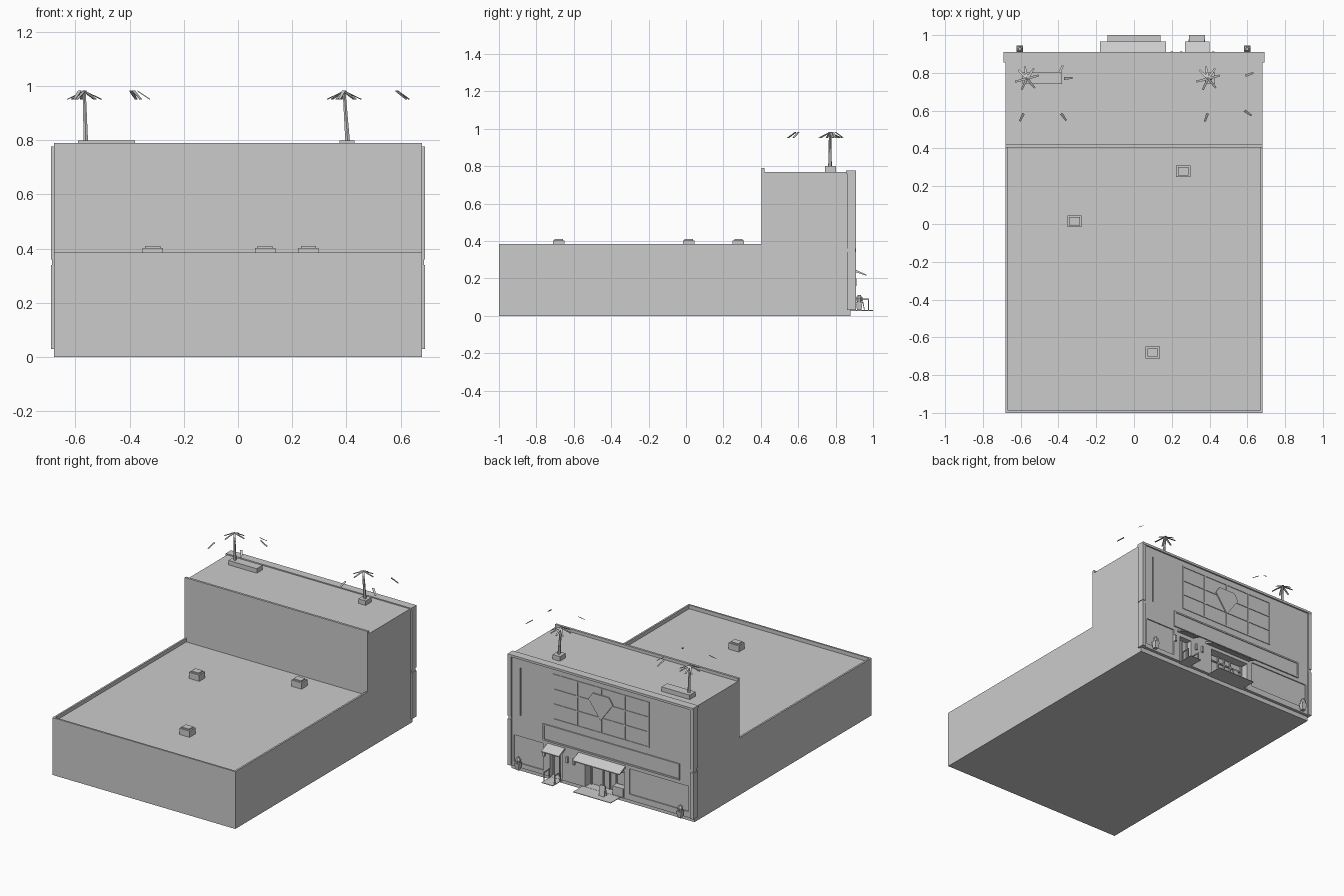
import bpy, bmesh, math
from mathutils import Vector

if "Cube" in bpy.data.objects:
    bpy.data.objects.remove(bpy.data.objects["Cube"])

grey = bpy.data.materials.new("pale grey")
grey.use_nodes = True
tone = (0.6, 0.6, 0.6, 1)
grey.diffuse_color = tone
grey.node_tree.nodes["Principled BSDF"].inputs["Base Color"].default_value = tone


def finish(name, bm):
    bmesh.ops.recalc_face_normals(bm, faces=bm.faces)
    mesh = bpy.data.meshes.new(name)
    bm.to_mesh(mesh)
    bm.free()
    mesh.materials.append(grey)
    ob = bpy.data.objects.new(name, mesh)
    bpy.context.collection.objects.link(ob)
    return ob


def prism(name, points, step):
    """Extrude a closed outline of 3D points along step."""
    bm = bmesh.new()
    face = bm.faces.new([bm.verts.new(p) for p in points])
    out = bmesh.ops.extrude_face_region(bm, geom=[face])
    moved = [v for v in out["geom"] if isinstance(v, bmesh.types.BMVert)]
    bmesh.ops.translate(bm, verts=moved, vec=step)
    return finish(name, bm)


def box(name, x0, x1, y0, y1, z0, z1):
    return prism(name, [(x0, y0, z0), (x1, y0, z0), (x1, y1, z0), (x0, y1, z0)], (0, 0, z1 - z0))


def cone(name, base, top, r0, r1, sides):
    bm = bmesh.new()
    a, b = Vector(base), Vector(top)
    rings = [[bm.verts.new(p + Vector((r * math.cos(t), r * math.sin(t), 0)))
              for t in [math.tau * (i + 0.5) / sides for i in range(sides)]]
             for p, r in ((a, r0), (b, r1))]
    bm.faces.new(rings[0])
    bm.faces.new(rings[1])
    for i in range(sides):
        j = (i + 1) % sides
        bm.faces.new((rings[0][i], rings[0][j], rings[1][j], rings[1][i]))
    return finish(name, bm)


# Building shell: long low hall, tall block and front parapets in one side profile
W = 0.68
profile = [(-1, 0), (0.88, 0), (0.88, 0.03), (0.9, 0.03), (0.9, 0.77), (0.42, 0.77),
           (0.42, 0.79), (0.405, 0.79), (0.405, 0.36), (-0.988, 0.36), (-0.988, 0.385), (-1, 0.385)]
shell = prism("building_shell", [(-W, y, z) for y, z in profile], (2 * W, 0, 0))

# Recesses in the facade: doors, display windows, tall slots
recesses = [(-0.17, 0.12, 0.84, 0.032, 0.215), (0.29, 0.38, 0.86, 0.032, 0.21),
            (-0.65, -0.21, 0.893, 0.07, 0.24), (0.43, 0.65, 0.893, 0.06, 0.24),
            (0.595, 0.605, 0.89, 0.38, 0.7)]
for x0, x1, depth, z0, z1 in recesses:
    cutter = box("recess_cutter", x0, x1, depth, 0.95, z0, z1)
    mod = shell.modifiers.new("recess", "BOOLEAN")
    mod.object, mod.operation, mod.solver = cutter, "DIFFERENCE", "EXACT"
    bpy.context.view_layer.objects.active = shell
    bpy.ops.object.modifier_apply(modifier=mod.name)
    bpy.data.objects.remove(cutter)

# Side parapets of the low roof and corner pilasters
for s, side in ((-1, "right"), (1, "left")):
    lo, hi = sorted((s * 0.668, s * W))
    box(side + "_parapet", lo, hi, -0.99, 0.405, 0.355, 0.385)
    lo, hi = sorted((s * 0.665, s * 0.69))
    for part, z0, z1 in (("lower", 0.03, 0.34), ("upper", 0.36, 0.765)):
        box(f"{side}_{part}_pilaster", lo, hi, 0.86, 0.908, z0, z1)
    lo, hi = sorted((s * 0.665, s * 0.686))
    box(side + "_pilaster_joint", lo, hi, 0.862, 0.905, 0.34, 0.36)
box("facade_cap", -0.69, 0.69, 0.855, 0.91, 0.762, 0.777)

# Roof vents with a smaller lid
for x, y in ((-0.315, 0.015), (0.1, -0.68), (0.26, 0.28)):
    box("roof_vent", x - 0.038, x + 0.038, y - 0.031, y + 0.031, 0.355, 0.402)
    box("vent_lid", x - 0.028, x + 0.028, y - 0.022, y + 0.022, 0.4, 0.41)

# Sign band with a raised border
box("sign_band", -0.585, 0.43, 0.895, 0.903, 0.265, 0.375)
for z in (0.265, 0.365):
    box("sign_border", -0.585, 0.43, 0.895, 0.908, z, z + 0.01)
for x in (-0.585, 0.42):
    box("sign_border_end", x, x + 0.01, 0.895, 0.908, 0.265, 0.375)

# Mullion grid on the upper facade
for i in range(5):
    x = -0.354 + i * 0.177
    box("mullion", x - 0.004, x + 0.004, 0.895, 0.904, 0.42, 0.725)
for i in range(4):
    z = 0.42 + i * 0.1
    box("transom", -0.358, 0.358, 0.895, 0.904, z, z + 0.008)

# Faceted ornament panel
gem = [(-0.06, 0.68), (0.06, 0.68), (0.09, 0.635), (0, 0.51), (-0.09, 0.635)]
prism("faceted_panel", [(x, 0.895, z) for x, z in gem], (0, 0.013, 0))

# Sloped canopies and entrance mats
for name, x0, x1, m0, m1 in (("main", -0.18, 0.17, -0.14, 0.14), ("side", 0.27, 0.4, 0.29, 0.375)):
    slope = [(0.9, 0.25), (0.965, 0.22), (0.965, 0.214), (0.9, 0.236)]
    prism(name + "_canopy", [(x0, y, z) for y, z in slope], (x1 - x0, 0, 0))
    box(name + "_mat", m0, m1, 0.88, 1.0, 0.027, 0.031)

# Door frames in the recesses
for x in (-0.165, -0.075, -0.025, 0.022, 0.11):
    box("door_post", x - 0.004, x + 0.004, 0.84, 0.85, 0.03, 0.215)
box("door_header", -0.17, 0.12, 0.84, 0.85, 0.17, 0.178)
box("counter", -0.16, -0.08, 0.85, 0.895, 0.03, 0.09)
for x in (0.292, 0.335, 0.378):
    box("side_door_post", x - 0.003, x + 0.003, 0.86, 0.868, 0.03, 0.21)

# Stand-up board on the main mat
for y0, y1 in ((0.925, 0.938), (0.952, 0.939)):
    prism("folding_board", [(-0.06, y0, 0.03), (-0.06, y0 + 0.004, 0.03),
                            (-0.06, y1 + 0.004, 0.1), (-0.06, y1, 0.1)], (0.04, 0, 0))

# Railing by the side door
for x in (0.292, 0.373):
    for y in (0.92, 0.975):
        box("rail_post", x - 0.003, x + 0.003, y - 0.003, y + 0.003, 0.03, 0.092)
    box("rail", x - 0.003, x + 0.003, 0.92, 0.975, 0.086, 0.092)

# Wall lamps
for x in (0.2, 0.25, 0.42):
    box("wall_lamp", x - 0.007, x + 0.007, 0.895, 0.912, 0.16, 0.2)

# Ground planters with clipped shrubs
for x in (-0.605, 0.6):
    cone("planter", (x, 0.926, 0.03), (x, 0.926, 0.075), 0.017, 0.025, 4)
    cone("shrub_base", (x, 0.926, 0.075), (x, 0.926, 0.095), 0.014, 0.019, 8)
    cone("shrub_top", (x, 0.926, 0.095), (x, 0.926, 0.112), 0.019, 0.008, 8)


def frond(x, y, angle, near, far):
    """Thin drooping leaf pointing outwards from a crown at x, y."""
    d = Vector((math.cos(angle), math.sin(angle), 0))
    side = Vector((-d.y, d.x, 0)) * 0.007
    a = Vector((x, y, 0.98)) + d * near
    b = Vector((x, y, 0.95)) + d * far
    prism("palm_frond", [a - side, b - side * 0.7, b + side * 0.7, a + side], (0, 0, 0.003))


# Rooftop palms in boxes
box("long_roof_planter", -0.59, -0.38, 0.742, 0.803, 0.765, 0.8)
box("small_roof_planter", 0.375, 0.43, 0.742, 0.803, 0.765, 0.8)
for x, base in ((-0.567, -0.562), (0.392, 0.405)):
    cone("palm_trunk", (base, 0.77, 0.79), (x, 0.77, 0.978), 0.01, 0.006, 6)
    for deg in (15, 55, 100, 135, 195, 245, 310):
        frond(x, 0.77, math.radians(deg), 0, 0.065)

# Detached outer fronds
for x, y, deg in ((-0.585, 0.585, 245), (-0.385, 0.585, 305), (-0.37, 0.77, 5), (-0.395, 0.8, 65),
                  (0.39, 0.585, 250), (0.585, 0.6, 325), (0.59, 0.785, 20)):
    frond(x, y, math.radians(deg), 0, 0.045)
